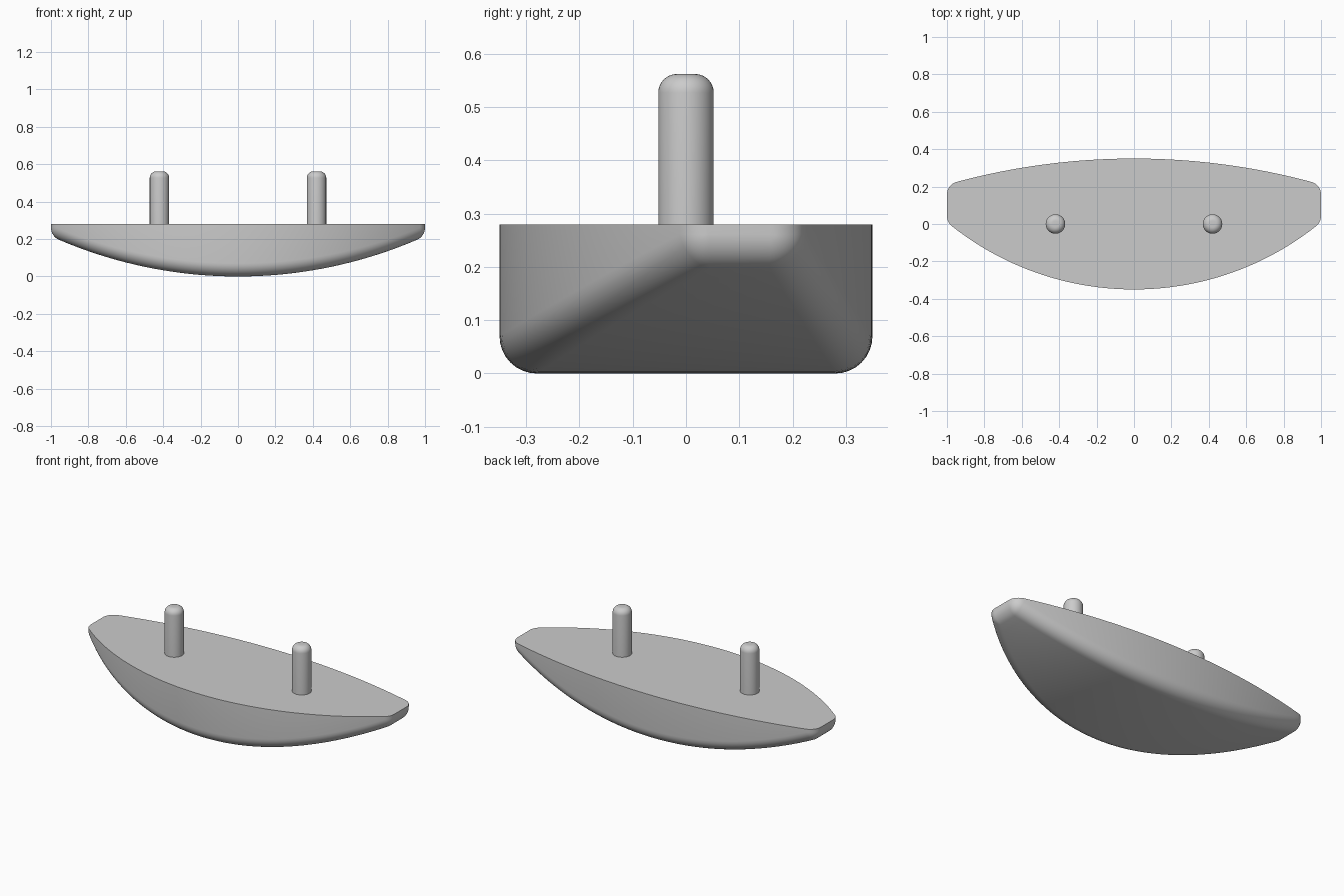
import bpy, bmesh
from math import sqrt, sin, cos, pi, radians
from mathutils import Vector

if "Cube" in bpy.data.objects:
    bpy.data.objects.remove(bpy.data.objects["Cube"], do_unlink=True)

grey = bpy.data.materials.new("plain grey")
grey.use_nodes = True
grey.diffuse_color = (0.6, 0.6, 0.6, 1)
grey.node_tree.nodes["Principled BSDF"].inputs["Base Color"].default_value = grey.diffuse_color

TOP = 0.28            # height of the flat top
FILLET = 0.07         # rounding of all lower and end edges
END = 1 - FILLET
FRONT_R, BACK_R, BOTTOM_R = 1.57, 3.66, 2.43
STEPS, SAMPLES = 8, 48


def finish(name, bm):
    bmesh.ops.remove_doubles(bm, verts=bm.verts, dist=1e-5)
    bmesh.ops.recalc_face_normals(bm, faces=bm.faces)
    mesh = bpy.data.meshes.new(name)
    bm.to_mesh(mesh)
    bm.free()
    mesh.materials.append(grey)
    obj = bpy.data.objects.new(name, mesh)
    bpy.context.collection.objects.link(obj)
    bpy.ops.object.select_all(action='DESELECT')
    obj.select_set(True)
    bpy.context.view_layer.objects.active = obj
    bpy.ops.object.shade_smooth_by_angle(angle=radians(35))
    return obj


def edge_line(x, side):
    """Fillet centre, wall normal and bottom normal on one long edge."""
    wall_r = (FRONT_R if side < 0 else BACK_R) - FILLET
    bottom_r = BOTTOM_R - FILLET
    y_rel = sqrt(wall_r ** 2 - x * x)
    z_rel = sqrt(bottom_r ** 2 - x * x)
    centre = Vector((x, side * (0.35 - FILLET - wall_r + y_rel), BOTTOM_R - z_rel))
    wall = Vector((x, side * y_rel, 0)).normalized()
    bottom = Vector((x, 0, -z_rel)).normalized()
    return centre, wall, bottom


def section(x, turn=0):
    """U-shaped section; turn sweeps it round to face the end."""
    halves = []
    for side in (-1, 1):
        centre, wall, bottom = edge_line(x, side)
        end = Vector((1 if x > 0 else -1, 0, 0))
        points = []
        for i in range(STEPS + 1):
            normal = wall.slerp(bottom, i / STEPS).slerp(end, turn)
            points.append(centre + normal * FILLET)
        rim = points[0].copy()
        rim.z = TOP
        halves.append([rim] + points)
    return halves[0] + halves[1][::-1]


# Body: sections lofted along x, with rounded blunt ends
rows = [section(-END, 1 - i / STEPS) for i in range(STEPS)]
rows += [section(END * (2 * i / SAMPLES - 1)) for i in range(SAMPLES + 1)]
rows += [section(END, (i + 1) / STEPS) for i in range(STEPS)]
bm = bmesh.new()
grid = [[bm.verts.new(p) for p in row] for row in rows]
for a, b in zip(grid, grid[1:]):
    for j in range(len(a) - 1):
        bm.faces.new((a[j], a[j + 1], b[j + 1], b[j]))
# Flat end faces and flat top
for row in (grid[0], grid[-1]):
    bm.faces.new((row[0], row[STEPS + 1], row[STEPS + 2], row[-1]))
bm.faces.new([r[0] for r in grid] + [r[-1] for r in reversed(grid)])
finish("curved_body", bm)

# Pins: turned profile with a rounded tip
PIN_R, PIN_TOP, TIP = 0.052, 0.562, 0.035
for name, x in (("left_pin", 0.42), ("right_pin", -0.42)):
    profile = [(0, TOP - 0.01), (PIN_R, TOP - 0.01)]
    for i in range(STEPS + 1):
        a = i / STEPS * pi / 2
        profile.append((PIN_R - TIP + TIP * cos(a), PIN_TOP - TIP + TIP * sin(a)))
    profile.append((0, PIN_TOP))
    bm = bmesh.new()
    verts = [bm.verts.new((r, 0, z)) for r, z in profile]
    edges = [bm.edges.new(pair) for pair in zip(verts, verts[1:])]
    bmesh.ops.spin(bm, geom=verts + edges, cent=(0, 0, 0), axis=(0, 0, 1),
                   angle=2 * pi, steps=40, use_duplicate=False)
    finish(name, bm).location.x = x
